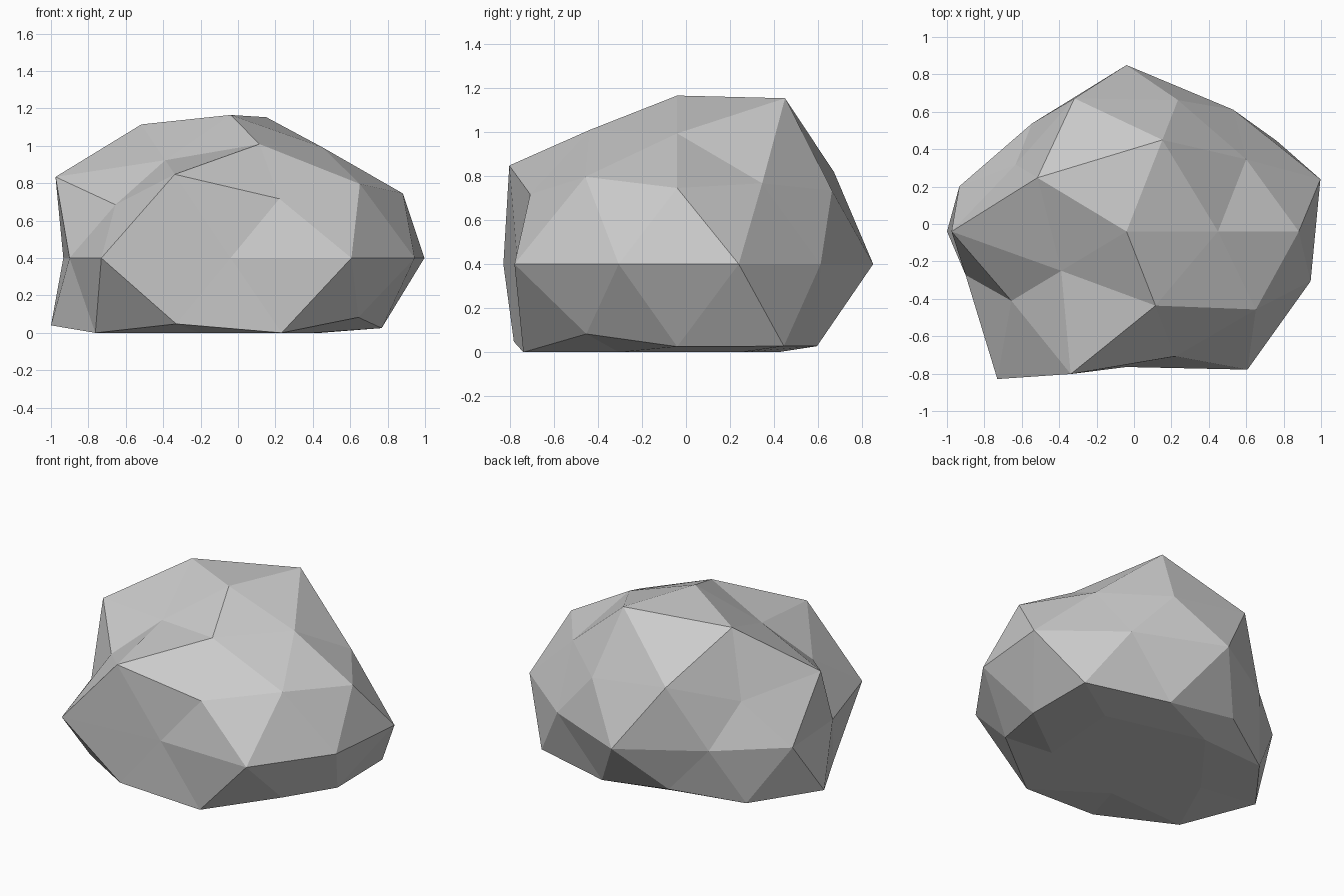
import bpy
import bmesh
import math

cube = bpy.data.objects.get("Cube")
if cube:
    bpy.data.objects.remove(cube, do_unlink=True)

# Bulge of the boulder per height ring, counter-clockwise from +x
BULGE = {
    1.0: [1.02],
    0.9: [0.93, 1.18, 1.12, 0.82, 0.955],
    0.5: [0.93, 1.06, 1.10, 1.135, 1.005],
    0.4: [1.03, 0.995, 0.82, 0.85, 0.945],
    0.0: [1.09, 0.97, 1.072, 0.86, 0.94, 0.905, 1.175, 0.873, 1.1, 1.035],
    -0.4: [1.11, 0.9, 1.073, 1.05, 0.945],
    -0.5: [0.95, 0.945, 0.957, 1.05, 1.04],
    -0.9: [1.13, 1.1, 1.0, 0.98, 1.03],
    -1.0: [1.0],
}
CENTRE = (-0.04, -0.04, 0.4)
SQUASH = (1.0, 0.83, 0.75)


def angle(vert):
    return (math.degrees(math.atan2(vert.co.y, vert.co.x)) + 1) % 360


# Grey stone
stone = bpy.data.materials.new("stone_grey")
stone.use_nodes = True
colour = (0.6, 0.6, 0.6, 1.0)
stone.diffuse_color = colour
bsdf = next(n for n in stone.node_tree.nodes if n.type == "BSDF_PRINCIPLED")
bsdf.inputs["Base Color"].default_value = colour
bsdf.inputs["Roughness"].default_value = 0.9

# Faceted ball, grouped into rings by height
bm = bmesh.new()
bmesh.ops.create_icosphere(bm, subdivisions=2, radius=1.0)
rings = {}
for v in bm.verts:
    v.co.normalize()
    rings.setdefault(round(v.co.z, 1), []).append(v)

# Push each ring out unevenly, squash it and flatten the underside on the ground
for level, verts in rings.items():
    for v, bulge in zip(sorted(verts, key=angle), BULGE[level]):
        for i in range(3):
            v.co[i] = CENTRE[i] + v.co[i] * bulge * SQUASH[i]
        v.co.z = max(v.co.z, 0.0)

bmesh.ops.recalc_face_normals(bm, faces=bm.faces)
for f in bm.faces:
    f.smooth = False
mesh = bpy.data.meshes.new("boulder")
bm.to_mesh(mesh)
bm.free()
mesh.materials.append(stone)
boulder = bpy.data.objects.new("boulder", mesh)
bpy.context.collection.objects.link(boulder)
